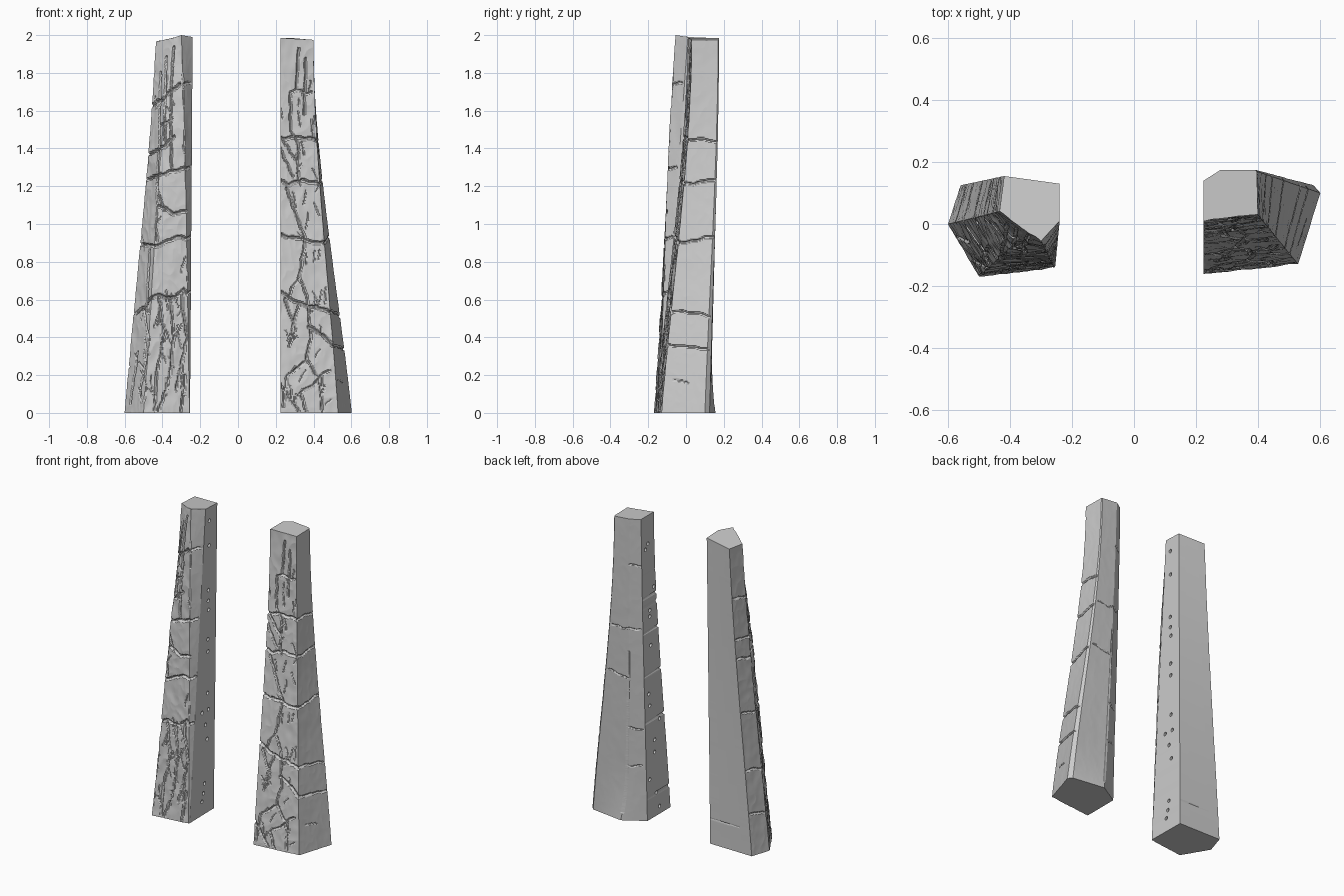
import bpy, bmesh, math, random
from mathutils import Vector, Matrix, kdtree, noise

if "Cube" in bpy.data.objects:
    bpy.data.objects.remove(bpy.data.objects["Cube"])

random.seed(4)
ROWS = 360


class Pillar:
    """Tapered polygonal stone: bottom/top outlines, counter-clockwise, lofted in rows."""
    def __init__(self, bottom, top, cols, rough, front, flare, kick):
        self.b, self.t, self.cols, self.rough = bottom, top, cols, rough
        self.front, self.flare, self.kick, self.n = front, flare, kick, len(bottom)

    def corner(self, i, t):
        i %= self.n
        f = t + self.flare[i] * t * t * (1 - t)
        (bx, by), (tx, ty, tz) = self.b[i], self.t[i]
        k = max(0, 1 - t / 0.18) ** 2 * self.kick.get(i, 0)   # splayed foot
        return Vector((bx + (tx - bx) * f + k, by + (ty - by) * f + k, tz * t))

    def at(self, s, t):
        i = math.floor(s)
        return self.corner(i, t).lerp(self.corner(i + 1, t), s - i)

    def normal(self, i, t):
        d = self.corner(i + 1, t) - self.corner(i, t)
        return Vector((d.y, -d.x, 0)).normalized()

    def from_x(self, x, z):
        """Outline position of a front-view x."""
        for i in self.front:
            a, c = self.corner(i, z / 2).x, self.corner(i + 1, z / 2).x
            if x <= c or i == self.front[-1]:
                return i + max(0.0, min(1.0, (x - a) / (c - a)))

    def trace(self, pts, seed):
        """Jittered surface points along a crack given as (s, z)."""
        out = []
        for (s0, z0), (s1, z1) in zip(pts, pts[1:]):
            length = (self.at(s1, z1 / 2) - self.at(s0, z0 / 2)).length
            k = max(2, int(length / 0.003) + 1)
            for j in range(k + 1):
                f = j / k
                s, z = s0 + (s1 - s0) * f, z0 + (z1 - z0) * f
                p = self.at(s, z / 2) * 22
                s += 0.03 * noise.noise(p + Vector((seed, 0, 0))) if s1 != s0 else 0
                z += 0.012 * noise.noise(p + Vector((0, seed, 0)))
                out.append(self.at(s, max(0, min(1, z / 2))))
        return out

    def build(self, name, cracks):
        # crack lookup: position -> (half width, depth)
        pts = [(p, w, d) for k, (c, w, d) in enumerate(cracks) for p in self.trace(c, k * 3.7)]
        tree = kdtree.KDTree(len(pts))
        for k, (p, w, d) in enumerate(pts):
            tree.insert(p, k)
        tree.balance()
        bm = bmesh.new()
        rings = []
        for r in range(ROWS + 1):
            t = r / ROWS
            ring = []
            for i in range(self.n):
                nrm = self.normal(i, t)
                prev = self.normal((i - 1) % self.n, t)
                for c in range(self.cols[i]):
                    p = self.at(i + c / self.cols[i], t)
                    d = nrm if c else (nrm + prev).normalized()
                    rough = self.rough[i] if c else min(self.rough[i], self.rough[i - 1]) + 0.001
                    q = Vector((p.x * 9, p.y * 9, p.z * 6))
                    inset = rough * (abs(noise.noise(q) + 0.5 * noise.noise(q * 2.7)) - 0.15)
                    _, k, dist = tree.find(p)
                    w, depth = pts[k][1:]
                    if dist < w:
                        inset += depth * (1 - (dist / w) ** 2)
                    ring.append(bm.verts.new(p - d * inset))
            rings.append(ring)
        m = len(rings[0])
        for a, b in zip(rings, rings[1:]):
            for j in range(m):
                bm.faces.new((a[j], a[(j + 1) % m], b[(j + 1) % m], b[j]))
        bm.faces.new(rings[0][::-1])
        bm.faces.new(rings[-1])
        me = bpy.data.meshes.new(name)
        bm.to_mesh(me)
        bm.free()
        ob = bpy.data.objects.new(name, me)
        bpy.context.collection.objects.link(ob)
        return ob


def drill(ob, x, holes):
    """Small round sockets in the inner face."""
    bm = bmesh.new()
    for y, z in holes:
        bmesh.ops.create_cone(bm, cap_ends=True, segments=12, radius1=0.012, radius2=0.012, depth=0.04,
                              matrix=Matrix.Translation((x, y, z)) @ Matrix.Rotation(math.pi / 2, 4, 'Y'))
    me = bpy.data.meshes.new("socket_cutter")
    bm.to_mesh(me)
    bm.free()
    cutter = bpy.data.objects.new("socket_cutter", me)
    bpy.context.collection.objects.link(cutter)
    cutter.hide_render = True
    mod = ob.modifiers.new("sockets", 'BOOLEAN')
    mod.operation, mod.solver, mod.object = 'DIFFERENCE', 'EXACT', cutter
    bpy.context.view_layer.objects.active = ob
    bpy.ops.object.modifier_apply(modifier=mod.name)
    bpy.data.objects.remove(cutter)


def scratches(p, count, x0, x1, low):
    """Short random chips, denser near the foot of the front."""
    res = []
    for _ in range(count):
        z = random.uniform(0.03, 0.6) if random.random() < low else random.uniform(0.6, 1.85)
        x = random.uniform(x0, x1) * (1 - 0.12 * z)
        h, lean = random.uniform(0.03, 0.09), random.uniform(-0.03, 0.03)
        res.append(([(p.from_x(x, z), z), (p.from_x(x + lean, z + h), z + h)], 0.005, 0.005))
    return res


def front(p, lines, w, d):
    return [([(p.from_x(x, z), z) for x, z in l], w, d) for l in lines]


# left pillar
L = Pillar([(-.56, .125), (-.60, 0), (-.50, -.17), (-.256, -.142), (-.254, -.135), (-.258, .12)],
           [(-.42, .155, 1.97), (-.435, .04, 1.965), (-.345, -.025, 1.985), (-.30, -.055, 2.0),
            (-.24, .01, 1.99), (-.24, .13, 1.985)],
           [16, 44, 40, 12, 1, 4], [.003, .008, .008, .002, 0, 0], (1, 2),
           [.4, .4, -.7, -.9, 0, 0], {})
l_rings = [[(-.46, 1.655), (-.40, 1.68), (-.31, 1.74)], [(-.475, 1.39), (-.39, 1.42), (-.34, 1.47)],
           [(-.48, 1.26), (-.39, 1.275), (-.28, 1.295)], [(-.51, .905), (-.42, .895), (-.32, .93), (-.26, .925)],
           [(-.54, .535), (-.47, .60), (-.42, .63), (-.34, .615), (-.285, .65), (-.25, .625)],
           [(-.42, 1.10), (-.34, 1.065), (-.27, 1.065)]]
l_veins = [[(-.34, 1.95), (-.355, 1.6), (-.35, 1.31)], [(-.38, 1.9), (-.385, 1.45)],
           [(-.41, 1.82), (-.42, 1.4), (-.43, .92)], [(-.41, 1.54), (-.35, 1.56)],
           [(-.43, 1.22), (-.39, 1.08)], [(-.47, .87), (-.48, .62)],
           [(-.42, .62), (-.39, .42), (-.43, .22), (-.44, .01)],
           [(-.36, .6), (-.34, .4), (-.36, .2), (-.42, .01)], [(-.30, .63), (-.27, .4), (-.33, .12)],
           [(-.50, .55), (-.47, .4), (-.52, .1)], [(-.53, .33), (-.57, .05)], [(-.28, .2), (-.30, .01)]]
l_sides = [[(0.1, z + .02), (1, z)] for z in (1.655, 1.39, 1.26, .905, .535, .25)]
l_sides += [[(3, z), (3.8, z + .01)] for z in (1.74, 1.295, .925, .635)]
left = L.build("left_pillar", front(L, l_rings, .0095, .013) + front(L, l_veins, .007, .009)
               + [(c, .007, .009) for c in l_sides] + [([(5.05, .17), (5.7, .17)], .005, .004)]
               + scratches(L, 50, -.56, -.28, .6))
drill(left, -.248, [(.05, 1.9), (.05, 1.74), (.045, 1.45), (.045, 1.38), (.05, 1.32), (.045, 1.13),
                    (.045, 1.05), (.045, .78), (-.01, .67), (.055, .67), (.025, .58), (.045, .48),
                    (.02, .2), (.01, .14), (-.005, .09)])

# right pillar
R = Pillar([(.225, -.162), (.53, -.13), (.602, .1), (.58, .125), (.335, .13), (.225, .075)],
           [(.225, .01, 1.985), (.40, .03, 1.975), (.397, .17, 1.975), (.392, .175, 1.975),
            (.28, .175, 1.985), (.225, .14, 1.985)],
           [52, 36, 2, 16, 12, 1], [.006, .002, .001, .001, .001, 0], (0,),
           [.8, .9, .9, .9, .5, .5], {4: .026})
r_rings = [[(.222, 1.47), (.33, 1.475), (.44, 1.46)], [(.222, 1.24), (.27, 1.22), (.34, 1.245), (.45, 1.225)],
           [(.222, .95), (.32, .93), (.46, .915)], [(.222, .65), (.32, .585), (.42, .57), (.52, .53)],
           [(.375, .465), (.455, .41), (.52, .36)]]
r_veins = [[(.32, 1.95), (.31, 1.73), (.275, 1.71), (.28, 1.5), (.32, 1.44), (.32, 1.24)],
           [(.31, 1.72), (.39, 1.715)], [(.235, 1.46), (.29, 1.38), (.32, 1.33)], [(.225, 1.41), (.29, 1.26)],
           [(.255, 1.2), (.295, 1.10), (.355, .93), (.325, .73), (.37, .6), (.385, .39), (.36, .28),
            (.43, .185), (.48, .23)], [(.43, .185), (.45, .01)], [(.325, .73), (.25, .6), (.31, .45)],
           [(.222, .15), (.32, .01)], [(.36, .28), (.26, .2), (.24, .03)], [(.32, .58), (.27, .36)],
           [(.43, .185), (.33, .1), (.36, .01)], [(.36, 1.9), (.35, 1.6)]]
r_sides = [[(1, 1.46), (1.6, 1.465), (2, 1.455)], [(1, 1.225), (1.5, 1.235), (2, 1.255)],
           [(1, .91), (1.5, .925), (2, .94)], [(1, .55), (1.5, .54), (2, .52)], [(1, .365), (2, .34)]]
r_back = [[(1.2, .17), (1.6, .165)], [(3.1, .97), (4, .95)], [(3.1, 1.28), (4.8, 1.27)],
          [(4, 1.12), (4, .05)], [(4, 1.7), (4.9, 1.69)], [(4, .62), (4.8, .6)], [(4, .36), (4.8, .37)]]
right = R.build("right_pillar", front(R, r_rings, .0095, .013) + front(R, r_veins, .007, .009)
                + [(c, .007, .009) for c in r_sides] + [(c, .005, .005) for c in r_back]
                + scratches(R, 40, .25, .5, .6))
drill(right, .225, [(.07, 1.8), (.095, 1.77), (.01, 1.5), (.05, 1.36), (.05, 1.32), (.04, 1.13), (.06, .82),
                    (.05, .74), (-.05, .62), (0, .5), (0, .42), (.05, .26), (-.02, .15), (-.05, .05)])
